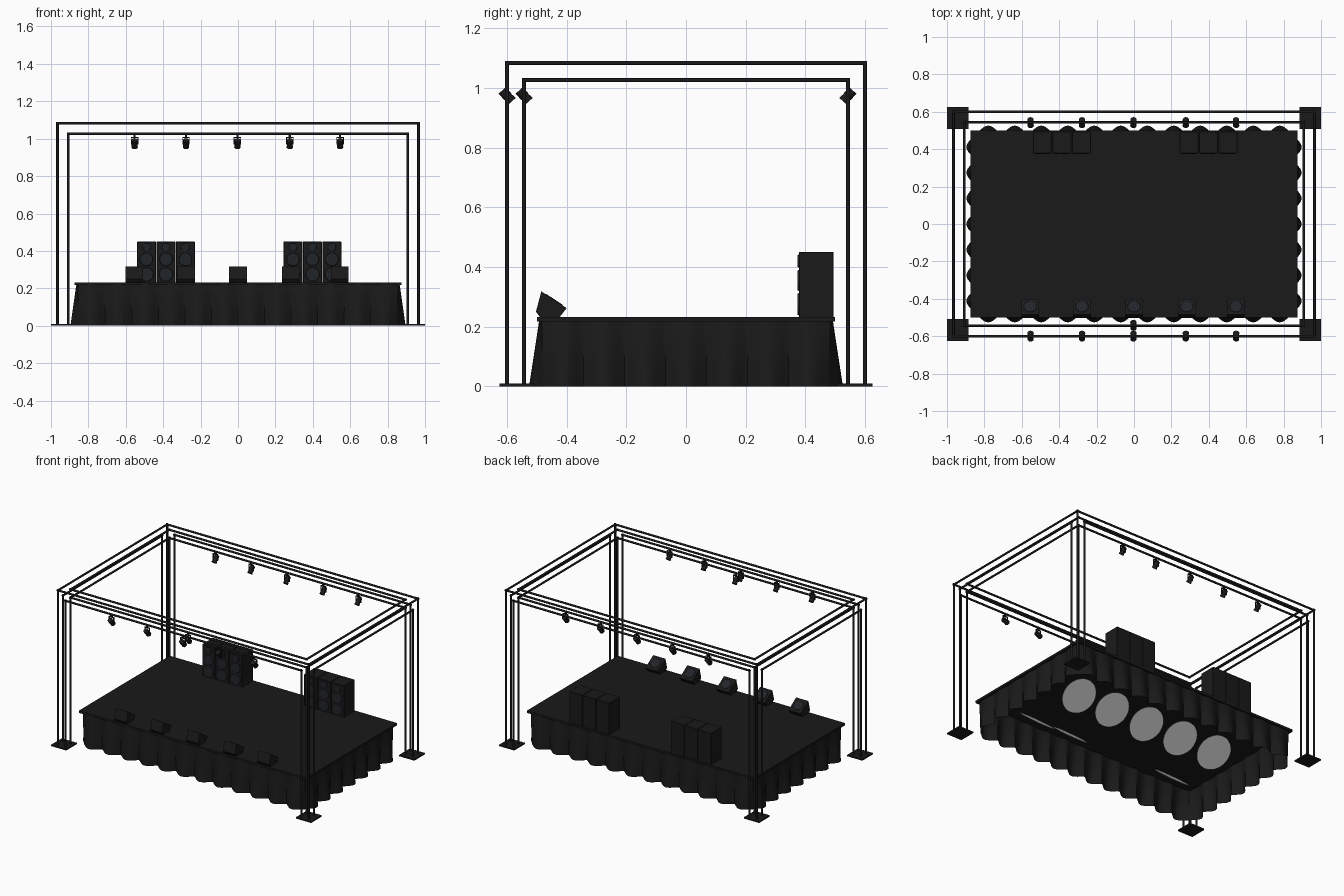
import bpy, bmesh, math
from mathutils import Vector, Matrix

if "Cube" in bpy.data.objects:
    bpy.data.objects.remove(bpy.data.objects["Cube"])


def material(name, c):
    m = bpy.data.materials.new(name)
    m.diffuse_color = (*c, 1)
    m.use_nodes = True
    m.node_tree.nodes["Principled BSDF"].inputs["Base Color"].default_value = m.diffuse_color
    return m


BLACK = material("black", (0.01, 0.01, 0.01))
CONE = material("speaker_cone", (0.015, 0.018, 0.022))


def finish(name, bm, mat=BLACK, smooth=False):
    me = bpy.data.meshes.new(name)
    bm.normal_update()
    bm.to_mesh(me)
    bm.free()
    if mat:
        me.materials.append(mat)
    if smooth:
        for p in me.polygons:
            p.use_smooth = True
        me.set_sharp_from_angle(angle=math.radians(35))
    ob = bpy.data.objects.new(name, me)
    bpy.context.collection.objects.link(ob)
    return ob


def add_box(bm, lo, hi):
    lo, hi = Vector(lo), Vector(hi)
    m = Matrix.Translation((lo + hi) / 2) @ Matrix.Diagonal((*(hi - lo), 1))
    bmesh.ops.create_cube(bm, size=1, matrix=m)


def add_tube(bm, a, b, r1, r2=None, seg=12, caps=True):
    a, b = Vector(a), Vector(b)
    d = b - a
    m = Matrix.Translation((a + b) / 2) @ d.to_track_quat('Z', 'Y').to_matrix().to_4x4()
    bmesh.ops.create_cone(bm, cap_ends=caps, segments=seg, radius1=r1,
                          radius2=r1 if r2 is None else r2, depth=d.length, matrix=m)


# Deck slab
bm = bmesh.new()
add_box(bm, (-0.875, -0.5, 0.217), (0.875, 0.5, 0.232))
finish("stage_deck", bm)


# Pleated skirt: scalloped loops lofted from the deck edge to the floor
def skirt_loop(hx, hy, amp, z, steps=12):
    corners = [(-hx, -hy), (hx, -hy), (hx, hy), (-hx, hy)]
    pts = []
    for i, n in enumerate((12, 7, 12, 7)):
        a, b = Vector(corners[i]), Vector(corners[(i + 1) % 4])
        d = (b - a).normalized()
        out = Vector((d.y, -d.x))
        for k in range(n * steps):
            w = abs(math.sin(math.pi * k / steps)) ** 1.3
            p = a.lerp(b, k / (n * steps)) + out * amp * w
            pts.append((p.x, p.y, z))
    return pts


bm = bmesh.new()
rings = []
for t in (0, 0.33, 0.66, 1):
    loop = skirt_loop(0.856 - 0.006 * t, 0.484 - 0.004 * t, 0.008 + 0.038 * t, 0.222 * (1 - t))
    rings.append([bm.verts.new(p) for p in loop])
for r0, r1 in zip(rings, rings[1:]):
    for i in range(len(r0)):
        j = (i + 1) % len(r0)
        bm.faces.new((r0[i], r1[i], r1[j], r0[j]))
finish("stage_skirt", bm, smooth=True)

# Box truss: posts, long beams, cross beams and floor plates
XO, XI, YO, YI, ZO, ZI, R = 0.965, 0.908, 0.6, 0.543, 1.083, 1.026, 0.0068
posts, beams, plates = bmesh.new(), bmesh.new(), bmesh.new()
for sx in (-1, 1):
    for sy in (-1, 1):
        for x, y in ((XO, YO), (XI, YO), (XO, YI), (XI, YI)):
            top = ZO if (x, y) == (XO, YO) else ZI
            add_tube(posts, (sx * x, sy * y, 0.005), (sx * x, sy * y, top + R), R)
        cx, cy = sx * 0.942, sy * 0.567
        add_box(plates, (cx - 0.058, cy - 0.058, 0), (cx + 0.058, cy + 0.058, 0.01))
for s in (-1, 1):
    for o in (0, 1):
        for z in (ZO, ZI):
            x = XO if (o == 0 and z == ZO) else XI
            y = YO if (o == 0 and z == ZO) else YI
            by, bx = s * (YO, YI)[o], s * (XO, XI)[o]
            add_tube(beams, (-x - R, by, z), (x + R, by, z), R)
            add_tube(beams, (bx, -y - R, z), (bx, y + R, z), R)
finish("truss_posts", posts, smooth=True)
finish("truss_beams", beams, smooth=True)
finish("truss_floor_plates", plates)

XS = (-0.553, -0.278, -0.003, 0.277, 0.546)


# Spotlights hanging from the lower truss tubes, aimed inward
def spotlight(x, y, aim):
    bm = bmesh.new()
    c = Vector((x, y, 0.974))
    d = Vector((0, aim * 0.66, -0.75)).normalized()
    add_tube(bm, c - d * 0.024, c + d * 0.004, 0.0165, seg=16)
    add_tube(bm, c + d * 0.004, c + d * 0.025, 0.0145, 0.0175, seg=16)
    for s in (-1, 1):
        add_box(bm, (x + s * 0.018 - 0.002, y - 0.004, 0.968), (x + s * 0.018 + 0.002, y + 0.004, 1.008))
    add_box(bm, (x - 0.02, y - 0.004, 1.005), (x + 0.02, y + 0.004, 1.01))
    add_box(bm, (x - 0.006, y - 0.006, 1.008), (x + 0.006, y + 0.006, 1.03))
    finish("spotlight", bm, smooth=True)


for x in XS:
    spotlight(x, -0.6, 1)
    spotlight(x, YI, -1)
spotlight(XS[2], -YI, 1)


# Grey light discs hidden beneath the deck
def light_disc(x, y, aim):
    bm = bmesh.new()
    d = Vector((0, aim * 0.66, -0.75)).normalized()
    c = Vector((x, y, 0.118))
    add_tube(bm, c, c + d * 0.002, 0.118, seg=32)
    finish("light_disc", bm, None, True)


for x in XS:
    light_disc(x, 0.117, 1)
for x in (XS[0], XS[3], XS[4]):
    light_disc(x, -0.29, -1)

# Loudspeaker stacks: three cabinets each with three round drivers
for cx in (-0.385, 0.398):
    for i in (-1, 0, 1):
        x = cx + i * 0.104
        bm = bmesh.new()
        add_box(bm, (x - 0.0505, 0.378, 0.23), (x + 0.0505, 0.495, 0.45))
        bmesh.ops.bevel(bm, geom=bm.edges[:], offset=0.002, segments=1, affect='EDGES')
        finish("speaker_cabinet", bm)
        bm = bmesh.new()
        for z, r in ((0.275, 0.038), (0.355, 0.036), (0.42, 0.022)):
            add_tube(bm, (x, 0.379, z), (x, 0.374, z), r, r * 0.93, 24, False)
            add_tube(bm, (x, 0.374, z), (x, 0.3775, z), r * 0.93, r * 0.35, 24)
        finish("speaker_drivers", bm, CONE, True)

# Wedge floor monitors along the front edge
PROFILE = ((-0.485, 0.318), (-0.4, 0.262), (-0.428, 0.226), (-0.485, 0.226), (-0.503, 0.25))
for x in (-0.555, -0.278, 0, 0.282, 0.545):
    bm = bmesh.new()
    f = bm.faces.new([bm.verts.new((x - 0.047, y, z)) for y, z in PROFILE])
    ext = bmesh.ops.extrude_face_region(bm, geom=[f])
    bmesh.ops.translate(bm, vec=(0.094, 0, 0), verts=[v for v in ext["geom"] if isinstance(v, bmesh.types.BMVert)])
    bmesh.ops.recalc_face_normals(bm, faces=bm.faces[:])
    finish("floor_monitor", bm)
    bm = bmesh.new()
    n = Vector((0, 0.55, 0.835))
    c = Vector((x, -0.4425, 0.29))
    add_tube(bm, c - n * 0.001, c + n * 0.002, 0.036, 0.033, 24)
    finish("monitor_driver", bm, CONE, True)
